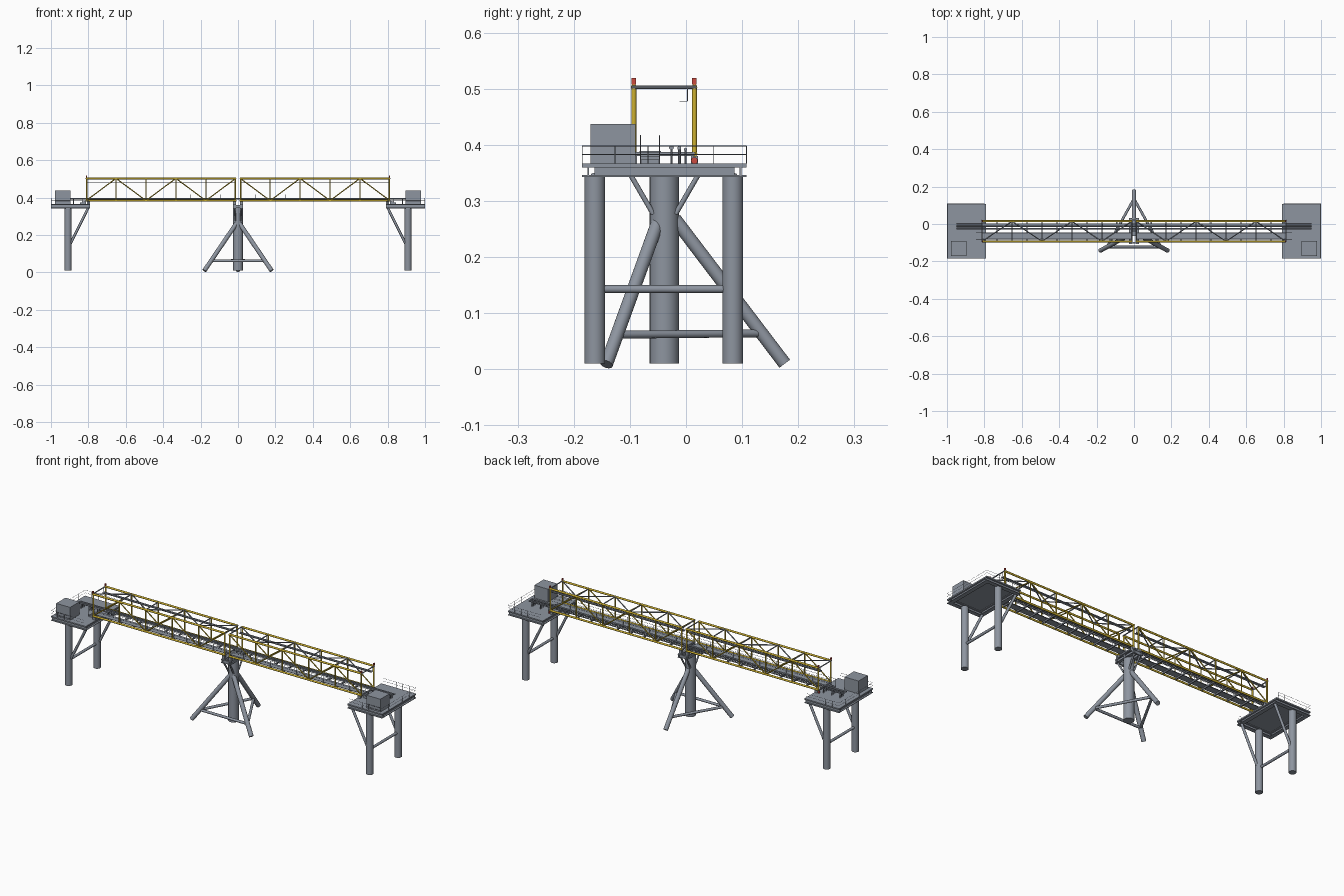
import bpy, bmesh, math
from mathutils import Vector, Matrix

if "Cube" in bpy.data.objects:
    bpy.data.objects.remove(bpy.data.objects["Cube"])


def material(name, rgb):
    m = bpy.data.materials.new(name)
    m.diffuse_color = (*rgb, 1)
    m.use_nodes = True
    m.node_tree.nodes["Principled BSDF"].inputs["Base Color"].default_value = m.diffuse_color
    return m


STEEL = material("steel grey", (0.27, 0.30, 0.35))
YELLOW = material("safety yellow", (0.62, 0.44, 0.03))
RED = material("signal red", (0.60, 0.07, 0.05))


def finish(name, bm, mat, smooth=False):
    me = bpy.data.meshes.new(name)
    bm.normal_update()
    bm.to_mesh(me)
    bm.free()
    me.materials.append(mat)
    ob = bpy.data.objects.new(name, me)
    bpy.context.collection.objects.link(ob)
    if smooth:
        bpy.ops.object.select_all(action='DESELECT')
        ob.select_set(True)
        bpy.context.view_layer.objects.active = ob
        bpy.ops.object.shade_smooth_by_angle(angle=math.radians(40))
    return ob


def tubes(name, segs, r, mat=STEEL, n=8):
    """Round bars from (start, end) pairs."""
    bm = bmesh.new()
    for a, b in segs:
        a, b = Vector(a), Vector(b)
        rot = (b - a).to_track_quat('Z', 'Y').to_matrix().to_4x4()
        bmesh.ops.create_cone(bm, cap_ends=True, segments=n, radius1=r, radius2=r,
                              depth=(b - a).length,
                              matrix=Matrix.Translation((a + b) / 2) @ rot)
    return finish(name, bm, mat, True)


def boxes(name, items, mat=STEEL):
    """Boxes from (x0, x1, y0, y1, z0, z1) ranges."""
    bm = bmesh.new()
    for x0, x1, y0, y1, z0, z1 in items:
        x0, x1 = sorted((x0, x1))
        c = Vector((x0 + x1, y0 + y1, z0 + z1)) / 2
        bmesh.ops.create_cube(bm, size=1, matrix=Matrix.Translation(c) @
                              Matrix.Diagonal((x1 - x0, y1 - y0, z1 - z0, 1)))
    return finish(name, bm, mat)


def i_beam(x0, x1, y0, y1, z0, z1, along):
    """Two flanges and a web as box ranges."""
    x0, x1 = sorted((x0, x1))
    t, cx, cy = 0.003, (x0 + x1) / 2, (y0 + y1) / 2
    web = (x0, x1, cy - t / 2, cy + t / 2) if along == 'x' else (cx - t / 2, cx + t / 2, y0, y1)
    return [(x0, x1, y0, y1, z0, z0 + t), (x0, x1, y0, y1, z1 - t, z1), (*web, z0 + t, z1 - t)]


YF, YB = -0.093, 0.015           # truss planes
ZB, ZT = 0.384, 0.503            # chord heights
X_IN, X_OUT, N = 0.012, 0.812, 5  # span ends and panel count
P0, P1 = -0.185, 0.108           # platform depth
DECK = 0.367
nodes = [X_OUT + (X_IN - X_OUT) * i / N for i in range(N + 1)]

for s, side in ((-1, "left"), (1, "right")):
    # --- end platform ---
    boxes(f"{side}_platform_deck", [(s * 0.79, s, P0, P1, 0.363, DECK)])
    beams = []
    for y0 in (P0, P1 - 0.022):
        beams += i_beam(s * 0.79, s, y0, y0 + 0.022, 0.343, 0.363, 'x')
    for x0 in (0.79, 0.978):
        beams += i_beam(s * x0, s * (x0 + 0.022), P0 + 0.022, P1 - 0.022, 0.343, 0.363, 'y')
    boxes(f"{side}_platform_beams", beams)
    boxes(f"{side}_equipment_cabin", [(s * 0.895, s * 0.979, -0.170, -0.090, DECK, 0.437)])

    # --- platform legs and braces ---
    legs = (-0.1625, 0.0835)
    tubes(f"{side}_platform_legs", [((s * 0.909, y, 0.01), (s * 0.909, y, 0.346)) for y in legs],
          0.0185, n=24)
    tubes(f"{side}_leg_braces",
          [((s * 0.909, legs[0], 0.143), (s * 0.909, legs[1], 0.143))] +
          [((s * 0.905, y, 0.135), (s * 0.80, y, 0.347)) for y in legs], 0.007, n=12)

    # --- platform guard rail on the three outer sides ---
    corners = [(0.80, P0), (0.999, P0), (0.999, P1), (0.80, P1)]
    rail = []
    for (xa, ya), (xb, yb) in zip(corners, corners[1:]):
        for z in (0.383, 0.398):
            rail.append(((s * xa, ya, z), (s * xb, yb, z)))
        for k in range(6):
            x, y = s * (xa + (xb - xa) * k / 5), ya + (yb - ya) * k / 5
            rail.append(((x, y, DECK), (x, y, 0.398)))
    tubes(f"{side}_guard_rail", rail, 0.0007, n=4)

    # --- truss chords, posts and diagonals ---
    tubes(f"{side}_truss_chords", [((s * X_OUT, y, z), (s * X_IN, y, z))
                                   for y in (YF, YB) for z in (ZB, ZT)], 0.0052, YELLOW, 12)
    tubes(f"{side}_truss_end_posts", [((s * x, y, ZB), (s * x, y, ZT))
                                      for x in (X_OUT - 0.003, X_IN + 0.003)
                                      for y in (YF, YB)], 0.0045, YELLOW, 10)
    web = []
    for y in (YF, YB):
        web += [((s * x, y, ZB), (s * x, y, ZT)) for x in nodes[1:-1]]
        for i in range(N):
            za, zb = (ZB, ZT) if i % 2 == 0 else (ZT, ZB)
            web.append(((s * nodes[i], y, za), (s * nodes[i + 1], y, zb)))
    tubes(f"{side}_truss_web", web, 0.003, YELLOW)

    # --- top cross bars and plan bracing ---
    top = [((s * x, YF - 0.004, ZT), (s * x, YB + 0.004, ZT)) for x in nodes]
    for i in range(N):
        ya, yb = (YF, YB) if i % 2 == 0 else (YB, YF)
        top.append(((s * nodes[i], ya, ZT), (s * nodes[i + 1], yb, ZT)))
    tubes(f"{side}_top_bracing", top, 0.003)

    # --- floor beams, walkway and its hand rails ---
    step = (X_OUT - X_IN) / (2 * N)
    half = [X_IN + step * i for i in range(2 * N + 1)]
    boxes(f"{side}_floor_beams", [(s * (x - 0.003), s * (x + 0.003), YF, YB, 0.380, 0.387)
                                  for x in half])
    boxes(f"{side}_walkway", [(s * X_IN, s * 0.812, -0.083, -0.045, 0.387, 0.389)])
    hand = []
    for y in (-0.081, -0.047):
        hand += [((s * X_IN, y, z), (s * 0.845, y, z)) for z in (0.403, 0.417)]
        hand += [((s * x, y, 0.387), (s * x, y, 0.417)) for x in half]
        hand.append(((s * 0.845, y, DECK), (s * 0.845, y, 0.417)))
    tubes(f"{side}_walkway_rails", hand, 0.0008, n=4)
    boxes(f"{side}_walkway_steps", [(s * (0.812 + 0.011 * k), s * (0.823 + 0.011 * k),
                                     -0.081, -0.047, DECK, 0.384 - 0.005 * k) for k in range(3)])

    # --- overhead cable tray with hangers ---
    boxes(f"{side}_cable_tray", [(s * X_IN, s * X_OUT, -0.012, 0.003, 0.477, 0.478),
                                 (s * X_IN, s * X_OUT, -0.012, -0.0115, 0.478, 0.481),
                                 (s * X_IN, s * X_OUT, 0.0025, 0.003, 0.478, 0.481)])
    tubes(f"{side}_tray_hangers", [((s * x, 0.003, 0.478), (s * x, 0.003, ZT)) for x in nodes],
          0.001, n=6)

    # --- pipe stands on the deck ---
    tubes(f"{side}_pipe_stands", [((s * x, y, DECK), (s * x, y, 0.392))
                                  for x in (0.83, 0.88, 0.93)
                                  for y in (-0.026, -0.012, -0.001)], 0.002, n=8)

    # --- red end markers on the chords ---
    boxes(f"{side}_end_markers", [(s * (X_OUT - 0.004), s * (X_OUT + 0.001), y - 0.004, y + 0.004,
                                   0.508, 0.519) for y in (YF, YB)], RED)
    tubes(f"{side}_lower_marker", [((s * X_OUT, YB, 0.372), (s * (X_OUT + 0.004), YB, 0.372))],
          0.006, RED, 12)

    # --- bridge bearings ---
    boxes(f"{side}_bearings", [(s * (x - 0.008), s * (x + 0.008), y - 0.006, y + 0.006, z, 0.380)
                               for x, z in ((0.020, 0.363), (0.80, DECK)) for y in (YF, YB)])

# --- pipelines across the whole bridge ---
for name, y, z, r in (("large_pipe", -0.026, 0.395, 0.0042), ("middle_pipe", -0.012, 0.394, 0.0033),
                      ("small_pipe", -0.001, 0.392, 0.003)):
    tubes(name, [((-0.95, y, z), (0.95, y, z))], r, n=12)

# --- central pylon ---
YC = -0.0385
tubes("pylon_column", [((0, YC, 0.01), (0, YC, 0.350))], 0.0262, n=32)
feet = [(-0.180, -0.142, 0.009), (0.180, -0.142, 0.009), (0, 0.176, 0.010)]
tops = [(-0.010, -0.051, 0.260), (0.010, -0.051, 0.260), (0, -0.020, 0.268)]
tubes("pylon_raking_legs", list(zip(feet, tops)), 0.0118, n=20)
ring = [Vector(f).lerp(Vector(t), 0.21) for f, t in zip(feet, tops)]
tubes("pylon_tie_ring", [(ring[i], ring[(i + 1) % 3]) for i in range(3)], 0.007, n=12)

# --- pylon head: cross beams and knee braces ---
head = []
for x in (-0.020, 0.020):
    head += i_beam(x - 0.008, x + 0.008, -0.108, 0.032, 0.343, 0.363, 'y')
boxes("pylon_head_beams", head + [(-0.028, 0.028, y - 0.004, y + 0.004, 0.344, 0.360)
                                  for y in (-0.10, YC, 0.024)])
tubes("pylon_knee_braces", [((x, YC + d * 0.020, 0.277), (x * 1.3, YC + d * 0.060, 0.346))
                            for x in (-0.014, 0.014) for d in (-1, 1)], 0.0045, n=10)
